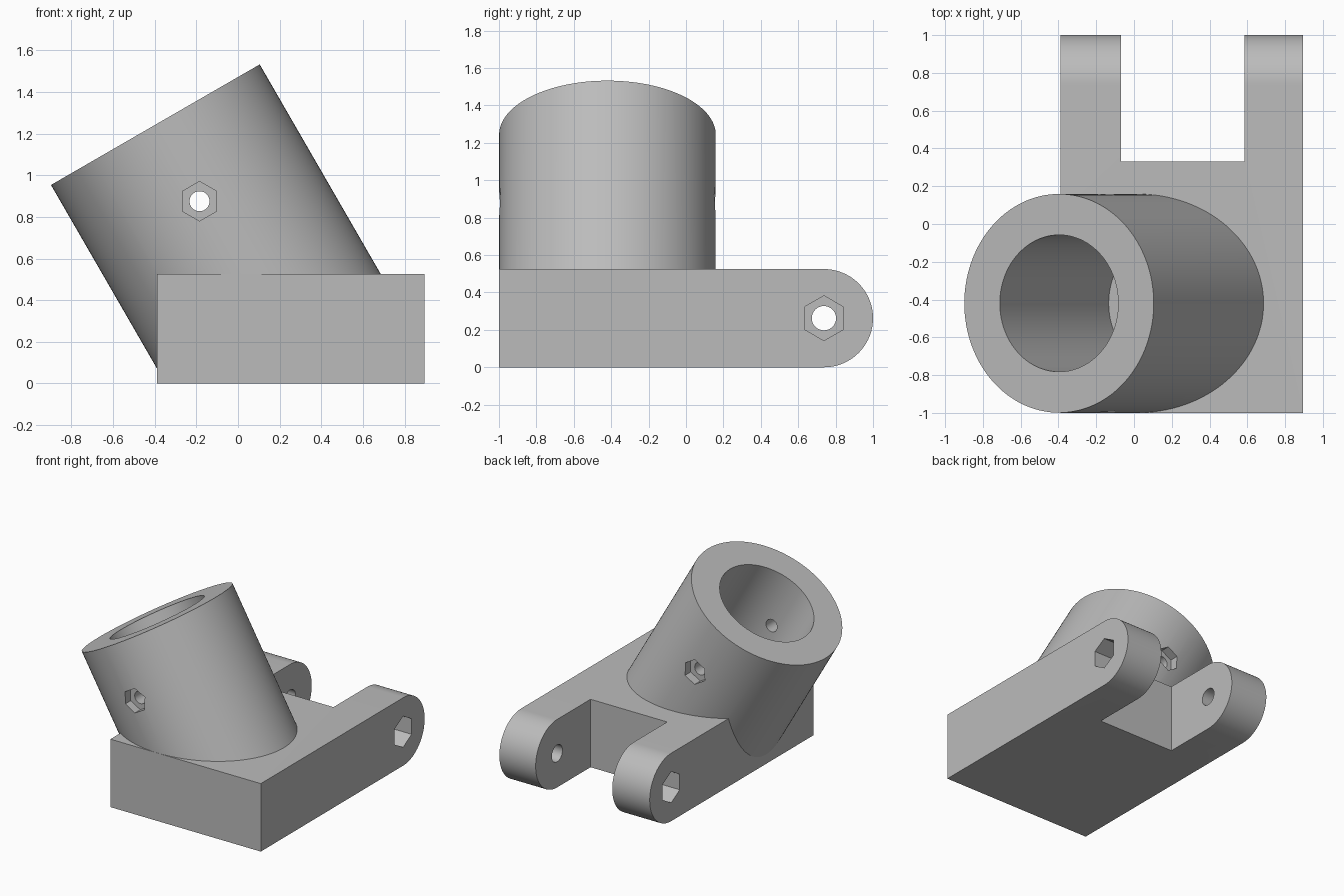
import bpy
import math
from mathutils import Matrix, Vector

cube = bpy.data.objects.get("Cube")
if cube:
    bpy.data.objects.remove(cube, do_unlink=True)

# Single plain grey
grey = bpy.data.materials.new("plain grey")
grey.use_nodes = True
colour = (0.5, 0.5, 0.5, 1)
grey.diffuse_color = colour
grey.node_tree.nodes["Principled BSDF"].inputs["Base Color"].default_value = colour

TILT = math.radians(30)
AXIS = Vector((-math.sin(TILT), 0, math.cos(TILT)))
MOUTH = Vector((-0.397, -0.42, 1.243))
RADIUS, BORE = 0.579, 0.362
LEFT, RIGHT, HEIGHT = -0.39, 0.895, 0.525
MID = HEIGHT / 2
PIN_Y = 1 - MID


def box(name, low, high):
    low, high = Vector(low), Vector(high)
    bpy.ops.mesh.primitive_cube_add(size=1, location=(low + high) / 2)
    ob = bpy.context.object
    ob.name = name
    ob.data.transform(Matrix.Diagonal((*(high - low), 1)))
    ob.data.materials.append(grey)
    return ob


def rod(name, start, end, radius, sides=96):
    """Cylinder or prism between two points, one corner kept pointing up."""
    start, end = Vector(start), Vector(end)
    bpy.ops.mesh.primitive_cylinder_add(vertices=sides, radius=radius, depth=(end - start).length)
    ob = bpy.context.object
    ob.name = name
    z = (end - start).normalized()
    x = Vector((0, 1, 0)).cross(z) if abs(z.y) < 0.5 else Vector((1, 0, 0))
    if abs(z.x) > 0.9:
        x = Vector((0, 1, 0))
    y = z.cross(x)
    turn = Matrix((x, y, z)).transposed().to_4x4()
    ob.data.transform(Matrix.Translation((start + end) / 2) @ turn)
    ob.data.materials.append(grey)
    return ob


def combine(target, other, operation):
    other.hide_render = True
    mod = target.modifiers.new(operation, "BOOLEAN")
    mod.operation = operation
    mod.solver = "EXACT"
    mod.object = other
    bpy.context.view_layer.objects.active = target
    bpy.ops.object.modifier_apply(modifier=mod.name)
    bpy.data.objects.remove(other, do_unlink=True)


# Base block with a rounded rear end
base = box("clevis_base", (LEFT, -1, 0), (RIGHT, PIN_Y, HEIGHT))
combine(base, rod("rear_round", (LEFT, PIN_Y, MID), (RIGHT, PIN_Y, MID), MID), "UNION")

# Slot leaves two prongs
combine(base, box("slot", (-0.07, 0.33, -1), (0.585, 2, 1)), "DIFFERENCE")

# Pin hole through both prongs, hexagonal pockets on the outer faces
combine(base, rod("pin_hole", (-1, PIN_Y, MID), (1, PIN_Y, MID), 0.065, 48), "DIFFERENCE")
for face, inward in ((LEFT, 1), (RIGHT, -1)):
    pocket = rod("pocket", (face - inward * 0.1, PIN_Y, MID),
                 (face + inward * 0.16, PIN_Y, MID), 0.12, 6)
    combine(base, pocket, "DIFFERENCE")

# Tilted socket, trimmed at the ground and sunk into the base
socket = rod("tilted_socket", MOUTH - AXIS * 1.4, MOUTH, RADIUS, 128)
combine(socket, box("ground_trim", (-2, -2, -2), (2, 2, 0)), "DIFFERENCE")
combine(base, socket, "UNION")

# Blind bore down the socket
combine(base, rod("bore", MOUTH - AXIS * 1.153, MOUTH + AXIS * 0.2, BORE, 128), "DIFFERENCE")

# Cross screw hole with hexagonal pockets front and back
screw = MOUTH - AXIS * 0.4245
side = Vector((0, 1, 0))
combine(base, rod("screw_hole", screw - side, screw + side, 0.048, 48), "DIFFERENCE")
for s in (-1, 1):
    pocket = rod("pocket", screw + side * s * (RADIUS - 0.07), screw + side * s * 0.8, 0.095, 6)
    combine(base, pocket, "DIFFERENCE")

base.name = "tilted_socket_bracket"
bpy.ops.object.select_all(action="DESELECT")
base.select_set(True)
bpy.context.view_layer.objects.active = base
bpy.ops.object.shade_smooth_by_angle(angle=math.radians(25))
